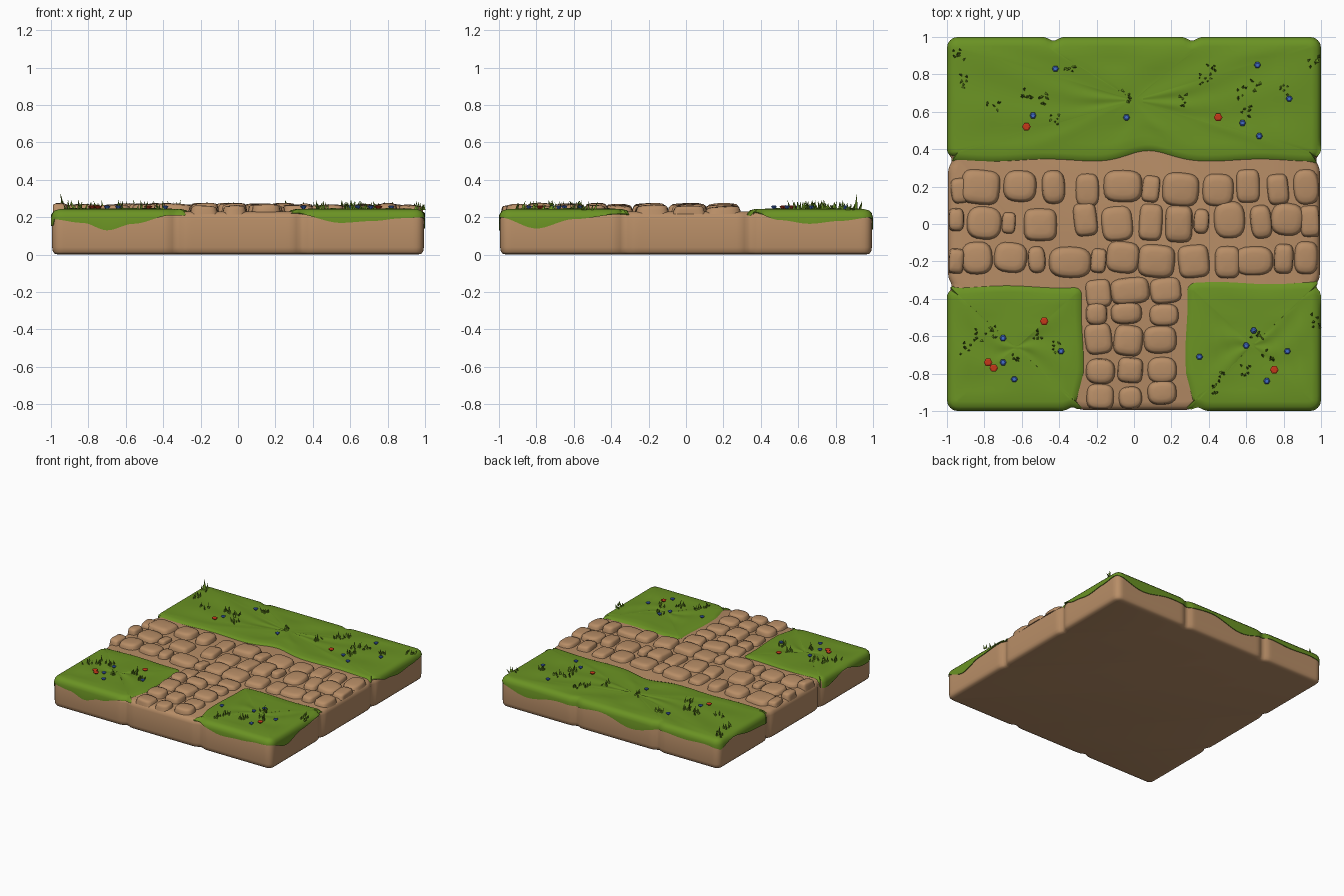
import bpy, bmesh, math, random
from mathutils import Vector

if "Cube" in bpy.data.objects:
    bpy.data.objects.remove(bpy.data.objects["Cube"])

random.seed(4)


def material(name, rgb):
    m = bpy.data.materials.new(name)
    m.diffuse_color = (*rgb, 1)
    m.use_nodes = True
    m.node_tree.nodes["Principled BSDF"].inputs["Base Color"].default_value = m.diffuse_color
    return m


DIRT = material("dirt brown", (0.48, 0.27, 0.135))
GRASS = material("grass green", (0.145, 0.29, 0.017))
RED = material("flower red", (0.55, 0.04, 0.01))
BLUE = material("flower blue", (0.06, 0.16, 0.6))


def finish(bm, name, mat, angle=40):
    bmesh.ops.recalc_face_normals(bm, faces=bm.faces)
    me = bpy.data.meshes.new(name)
    bm.to_mesh(me)
    bm.free()
    ob = bpy.data.objects.new(name, me)
    bpy.context.collection.objects.link(ob)
    me.materials.append(mat)
    bpy.ops.object.select_all(action='DESELECT')
    ob.select_set(True)
    bpy.context.view_layer.objects.active = ob
    bpy.ops.object.shade_smooth_by_angle(angle=math.radians(angle))
    return ob


def loft(bm, rings, cap_start=True, cap_end=True):
    vr = [[bm.verts.new(p) for p in r] for r in rings]
    n = len(vr[0])
    for a, b in zip(vr, vr[1:]):
        for i in range(n):
            j = (i + 1) % n
            bm.faces.new((a[i], a[j], b[j], b[i]))
    if cap_start:
        bm.faces.new(vr[0][::-1])
    if cap_end:
        bm.faces.new(vr[-1])


def interp(pts, t):
    for (a, za), (b, zb) in zip(pts, pts[1:]):
        if t <= b:
            k = max(0, (t - a) / (b - a))
            k = k * k * (3 - 2 * k)
            return za + (zb - za) * k
    return pts[-1][1]


def outline(x0, x1, y0, y1, r, step=0.02):
    """Rounded rectangle as (point, outward normal) pairs."""
    nx, ny = round((x1 - x0) / step), round((y1 - y0) / step)
    raw = [(x0 + (x1 - x0) * i / nx, y0) for i in range(nx)]
    raw += [(x1, y0 + (y1 - y0) * i / ny) for i in range(ny)]
    raw += [(x1 - (x1 - x0) * i / nx, y1) for i in range(nx)]
    raw += [(x0, y1 - (y1 - y0) * i / ny) for i in range(ny)]
    out = []
    for x, y in raw:
        c = Vector((min(max(x, x0 + r), x1 - r), min(max(y, y0 + r), y1 - r)))
        n = (Vector((x, y)) - c).normalized()
        out.append((c + n * r, n))
    return out


def notch(p, n):
    """Inward dents where the three worn blocks of each side meet."""
    t, cs = (p.x, (-0.33, 0.34)) if abs(n.y) > abs(n.x) else (p.y, (-0.33, 0.34))
    if n.y > 0.7:
        cs = (-0.43, 0.31)
    return sum(0.02 * math.exp(-((t - c) / 0.03) ** 2) for c in cs)


# dirt slab with soft edges and worn side grooves
bm = bmesh.new()
ring = [(p - n * notch(p, n), n) for p, n in outline(-0.994, 0.994, -0.994, 0.994, 0.05)]
rings = [[(*(p - n * d), z) for p, n in ring] for d, z in
         ((0.04, 0), (0.015, 0.004), (0.004, 0.016), (0, 0.04), (0, 0.19),
          (0.006, 0.212), (0.02, 0.225), (0.045, 0.231))]
loft(bm, rings)
finish(bm, "dirt_slab", DIRT)

# grass patches whose outer skirts drip down the slab
FRONT = [(-1, .19), (-.83, .17), (-.7, .13), (-.56, .165), (-.36, .21),
         (.3, .22), (.55, .17), (.72, .18), (.88, .195), (1, .2)]
RIGHT = [(-1, .2), (-.8, .14), (-.6, .19), (-.36, .215),
         (.36, .225), (.5, .185), (.66, .165), (.82, .18), (1, .2)]


def drip(p, n):
    if n.y < -0.7:
        return interp(FRONT, p.x)
    if n.x > 0.7:
        return interp(RIGHT, p.y)
    if n.y > 0.7:
        return 0.17 + 0.022 * math.sin(7 * p.x) + 0.015 * math.sin(13 * p.x + 1)
    return 0.175 + 0.025 * math.sin(9 * p.y + 1) + 0.01 * math.sin(17 * p.y)


def grass_patch(name, x0, x1, y0, y1):
    bm = bmesh.new()
    ring, drop = [], []
    for p, n in outline(x0, x1, y0, y1, 0.06):
        outer = max(abs(p.x), abs(p.y)) > 0.975 and max(p.x * n.x, p.y * n.y) > 0.6
        if outer:
            p = p - n * notch(p, n)
            z = drip(p, n)
        else:  # wavy border along the path
            if n.y < -0.7:
                p = p + Vector((0, 0.045 * math.exp(-((p.x - 0.08) / 0.15) ** 2)))
            p = p + n * 0.006 * math.sin(11 * (p.x + p.y))
            if abs(n.x) > 0.7 and p.y < -0.8:
                p = p - n * (-0.8 - p.y) * 0.2
            z = 0.212
        ring.append((p, n))
        drop.append(z)
    rings = [[(*(p - n * 0.012), z) for (p, n), z in zip(ring, drop)],
             [(*p, z) for (p, n), z in zip(ring, drop)]]
    for d, h in ((0, 0.2), (0.007, 0.222), (0.022, 0.237), (0.05, 0.244)):
        rings.append([(*(p - n * d), max(h, z + 0.004)) for (p, n), z in zip(ring, drop)])
    cx, cy = (x0 + x1) / 2, (y0 + y1) / 2
    last = rings[-1]
    for k in (0.8, 0.6, 0.4, 0.2, 0.05):  # gently uneven lawn
        rings.append([(cx + (x - cx) * k, cy + (y - cy) * k,
                       0.244 + 0.005 * math.sin(14 * x * k + 3) * math.sin(19 * y + 7 * k))
                      for x, y, z in last])
    loft(bm, rings, cap_start=False)
    finish(bm, name, GRASS)


grass_patch("grass_back", -1, 1, 0.325, 1)
grass_patch("grass_front_left", -1, -0.26, -1, -0.32)
grass_patch("grass_front_right", 0.265, 1, -1, -0.3)

# cobblestones: rows of (x centre, width)
ROWS = [
    (0.19, 0.17, ((-.93, .09), (-.82, .2), (-.61, .17), (-.43, .12), (-.25, .12), (-.06, .2),
                  (.09, .09), (.25, .19), (.45, .16), (.61, .12), (.77, .11), (.92, .13))),
    (0.01, 0.18, ((-.95, .08), (-.8, .18), (-.67, .07), (-.5, .17), (-.26, .12), (-.09, .16),
                  (.09, .12), (.24, .14), (.36, .08), (.51, .16), (.68, .11), (.82, .17), (.94, .1))),
    (-0.19, 0.16, ((-.95, .08), (-.84, .16), (-.66, .17), (-.52, .09), (-.34, .22), (-.19, .08),
                   (-.06, .17), (.12, .19), (.32, .16), (.5, .13), (.64, .2), (.8, .1), (.92, .12))),
    (-0.36, 0.14, ((-.19, .13), (-.02, .2), (.17, .16))),
    (-0.49, 0.11, ((-.2, .11), (-.04, .16), (.16, .15))),
    (-0.62, 0.15, ((-.19, .14), (-.03, .15), (.14, .17))),
    (-0.775, 0.14, ((-.18, .15), (-.02, .13), (.15, .15))),
    (-0.915, 0.12, ((-.18, .14), (-.02, .12), (.15, .15))),
]


def stone(bm, x, y, w, d):
    power, h = random.uniform(0.45, 0.75), random.uniform(0.025, 0.042)
    tx, ty = random.uniform(-.06, .06), random.uniform(-.06, .06)
    ang = random.uniform(-0.12, 0.12)
    rings = []
    for k, t in ((1.1, -0.5), (1.0, 0.3), (0.95, 0.7), (0.84, 0.93), (0.55, 1.05), (0.2, 1.1)):
        r = []
        for i in range(20):
            a = math.tau * i / 20
            c, s = math.cos(a), math.sin(a)
            px = math.copysign(abs(c) ** power, c) * w / 2 * k
            py = math.copysign(abs(s) ** power, s) * d / 2 * k
            qx = px * math.cos(ang) - py * math.sin(ang)
            qy = px * math.sin(ang) + py * math.cos(ang)
            tilt = (tx * qx + ty * qy) if t > 0 else 0
            r.append((max(-.99, min(.99, x + qx)), max(-.99, y + qy), 0.231 + h * t + tilt))
        rings.append(r)
    loft(bm, rings)


bm = bmesh.new()
for y, depth, items in ROWS:
    for x, w in items:
        d = min(depth, w * 1.5) * random.uniform(0.92, 1.08)
        stone(bm, x, y + random.uniform(-.015, .015), w, d)
finish(bm, "cobblestones", DIRT, 60)

# grass tufts: clusters of leaning three-sided blades
TUFTS = [(-.94, .9), (-.92, .76), (-.75, .63), (-.57, .7), (-.5, .67), (-.42, .57), (-.33, .84), (-.04, .69),
         (.26, .66), (.37, .77), (.43, .81), (.57, .7), (.6, .6), (.66, .75), (.8, .72), (.96, .87),
         (-.82, -.6), (-.74, -.58), (-.62, -.72), (-.9, -.66), (-.52, -.6), (-.42, -.66),
         (.42, -.88), (.46, -.82), (.6, -.78), (.72, -.7), (.66, -.6), (.97, -.52)]


def blade(bm, x, y, h, r):
    lx, ly = random.uniform(-.018, .018), random.uniform(-.018, .018)
    a0 = random.uniform(0, 2)
    base = [bm.verts.new((x + r * math.cos(a0 + i * math.tau / 3),
                          y + r * math.sin(a0 + i * math.tau / 3), 0.238)) for i in range(3)]
    tip = bm.verts.new((max(-.995, min(.995, x + lx)), y + ly, 0.244 + h))
    bm.faces.new(base[::-1])
    for i in range(3):
        bm.faces.new((base[i], base[(i + 1) % 3], tip))


bm = bmesh.new()
for x, y in TUFTS:
    for _ in range(6):
        blade(bm, x + random.uniform(-.035, .03), y + random.uniform(-.035, .035),
              random.uniform(.02, .05), 0.009)
blade(bm, -.935, .91, .082, .013)
finish(bm, "grass_tufts", GRASS, 20)

# small flower heads just above the lawn
REDS = [(-.575, .52), (.45, .57), (-.48, -.52), (-.78, -.74), (-.75, -.77), (.75, -.78)]
BLUES = [(-.42, .83), (-.54, .58), (-.04, .57), (.66, .85), (.58, .54), (.67, .47), (.83, .67), (-.7, -.61),
         (-.7, -.74), (-.39, -.68), (-.64, -.83), (.35, -.71), (.6, -.65), (.64, -.57), (.82, -.68), (.71, -.84)]
for name, spots, mat, r in (("red_flowers", REDS, RED, .023), ("blue_flowers", BLUES, BLUE, .018)):
    bm = bmesh.new()
    for x, y in spots:
        loft(bm, [[(x + r * k * math.cos(i * math.tau / 6), y + r * k * math.sin(i * math.tau / 6), z)
                   for i in range(6)] for k, z in ((.3, .243), (1, .257), (.6, .262))])
    finish(bm, name, mat, 20)
